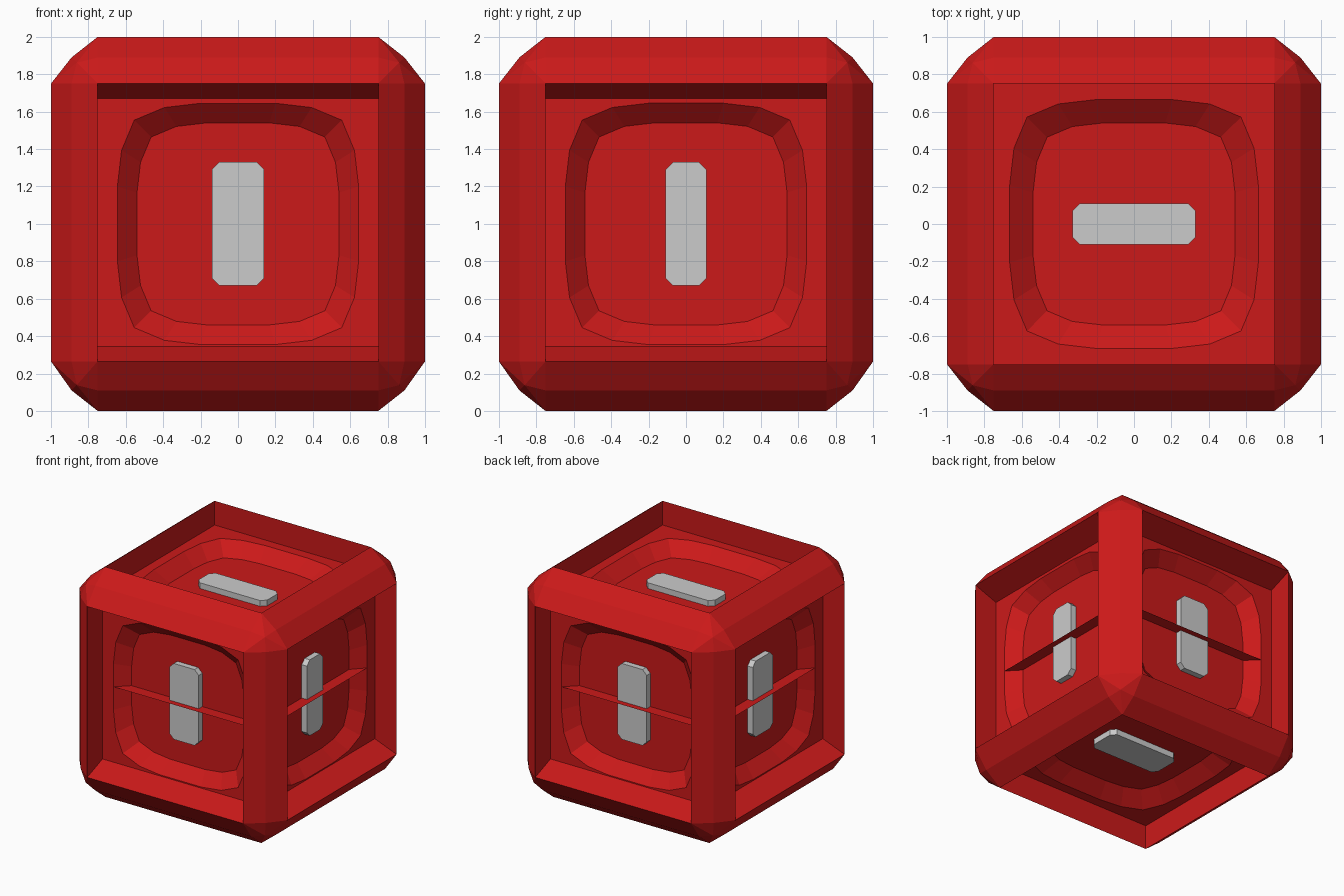
import bpy, bmesh
from itertools import product
from mathutils import Vector

if "Cube" in bpy.data.objects:
    bpy.data.objects.remove(bpy.data.objects["Cube"])

red = bpy.data.materials.new("red_plastic")
red.diffuse_color = (0.6, 0.01, 0.01, 1)
red.use_nodes = True
red.node_tree.nodes["Principled BSDF"].inputs["Base Color"].default_value = red.diffuse_color

CENTRE = Vector((0, 0, 1))
W, PANEL, FLOOR = 0.75, 0.79, 0.69      # window half width, panel and pit-floor distance
LOW = -0.735                            # lower window edge on the upright sides

# outward normal, local up axis and marker half width for each side
SIDES = {
    "front":  ((0, -1, 0), (0, 0, 1), 0.14),
    "back":   ((0, 1, 0), (0, 0, 1), 0.14),
    "right":  ((1, 0, 0), (0, 0, 1), 0.11),
    "left":   ((-1, 0, 0), (0, 0, 1), 0.14),
    "top":    ((0, 0, 1), (-1, 0, 0), 0.11),
    "bottom": ((0, 0, -1), (-1, 0, 0), 0.14),
}


def finish(name, bm, mat=None):
    bmesh.ops.recalc_face_normals(bm, faces=bm.faces)
    me = bpy.data.meshes.new(name)
    bm.to_mesh(me)
    bm.free()
    ob = bpy.data.objects.new(name, me)
    bpy.context.collection.objects.link(ob)
    if mat:
        me.materials.append(mat)
    return ob


def local(n, v):
    n, v = Vector(n), Vector(v)
    u = v.cross(n)
    return lambda a, b, d: CENTRE + u * a + v * b + n * d


def rounded(size):
    """Twenty-sided rounded square, counter-clockwise, five points per corner."""
    q = [(1, 0.31), (0.965, 0.61), (0.86, 0.86), (0.61, 0.965), (0.31, 1)]
    pts = []
    for _ in range(4):
        pts += [(x * size, y * size) for x, y in q]
        q = [(-y, x) for x, y in q]
    return pts


# Frame: hull of a two-step chamfered cube, flat sides opened as windows
bm = bmesh.new()
corner = [(1, W, W), (W, 1, W), (W, W, 1), (0.89, 0.89, W), (0.89, W, 0.89),
          (W, 0.89, 0.89), (0.862, 0.862, 0.862)]
for s in product((-1, 1), repeat=3):
    for p in corner:
        c = Vector([a * b for a, b in zip(p, s)])
        if c.z == -W:
            c.z = LOW
        bm.verts.new(c + CENTRE)
bmesh.ops.convex_hull(bm, input=bm.verts)
bmesh.ops.dissolve_limit(bm, angle_limit=0.01, verts=bm.verts, edges=bm.edges)
bm.normal_update()
bmesh.ops.delete(bm, geom=[f for f in bm.faces if max(map(abs, f.normal)) > 0.999],
                 context='FACES')
inner_rects = {}
for name, (n, v, _) in SIDES.items():
    P = local(n, v)
    upright = n[2] == 0
    low, in_low, in_high = (LOW, -0.655, 0.67) if upright else (-W, -W, W)
    outer = [(W, W), (-W, W), (-W, low), (W, low)]
    inner = [(W, in_high), (-W, in_high), (-W, in_low), (W, in_low)]
    inner_rects[name] = inner
    o = [bm.verts.new(P(a, b, 1)) for a, b in outer]
    i = [bm.verts.new(P(a, b, PANEL)) for a, b in inner]
    for k in range(4):
        j = (k + 1) % 4
        bm.faces.new((o[k], o[j], i[j], i[k]))
bmesh.ops.remove_doubles(bm, verts=bm.verts, dist=0.0005)
finish("frame", bm, red)

# Sunken panels with a rounded pit, and a plain raised marker block in each pit
for name, (n, v, half) in SIDES.items():
    P = local(n, v)
    size = 0.645 if n[2] == 0 else 0.665
    bm = bmesh.new()
    rect = [bm.verts.new(P(a, b, PANEL)) for a, b in inner_rects[name]]
    rim = [bm.verts.new(P(a, b, PANEL)) for a, b in rounded(size)]
    base = [bm.verts.new(P(a, b, FLOOR)) for a, b in rounded(0.54)]
    for k in range(20):
        j = (k + 1) % 20
        bm.faces.new((rim[k], rim[j], base[j], base[k]))
        if k % 5 == 4:
            bm.faces.new((rect[k // 5], rect[(k // 5 + 1) % 4], rim[j], rim[k]))
        else:
            bm.faces.new((rect[k // 5], rim[j], rim[k]))
    bm.faces.new(base)
    # Keep the open panel facing outwards
    bmesh.ops.recalc_face_normals(bm, faces=bm.faces)
    bm.faces.ensure_lookup_table()
    flip = bm.faces[-1].normal.dot(Vector(n)) < 0
    panel = finish(name + "_panel", bm, red)
    if flip or panel.data.polygons[-1].normal.dot(Vector(n)) < 0:
        panel.data.flip_normals()

    bm = bmesh.new()
    c = 0.04
    outline = [(half, 0.33 - c), (half - c, 0.33), (c - half, 0.33), (-half, 0.33 - c),
               (-half, c - 0.33), (c - half, -0.33), (half - c, -0.33), (half, c - 0.33)]
    lo = [bm.verts.new(P(a, b, FLOOR - 0.01)) for a, b in outline]
    hi = [bm.verts.new(P(a, b, FLOOR + 0.05)) for a, b in outline]
    for k in range(8):
        j = (k + 1) % 8
        bm.faces.new((lo[k], lo[j], hi[j], hi[k]))
    bm.faces.new(hi)
    bm.faces.new(lo)
    finish(name + "_marker", bm)

# Thin level sheet that crosses the side pits at mid height
bm = bmesh.new()
bm.faces.new([bm.verts.new((x * PANEL, y * PANEL, 1))
              for x, y in ((-1, -1), (1, -1), (1, 1), (-1, 1))])
finish("middle_sheet", bm, red)
